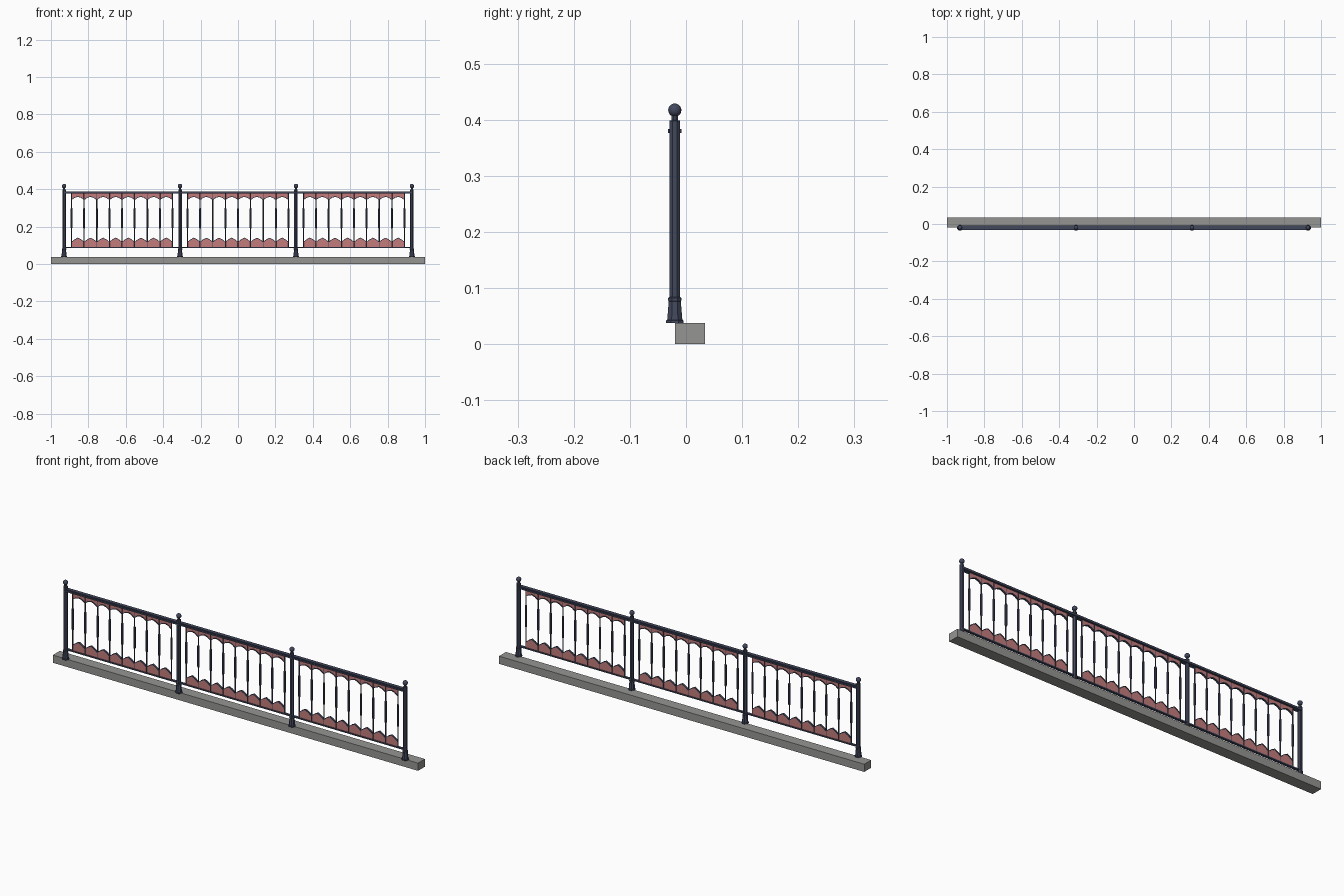
import bpy, bmesh, math

if "Cube" in bpy.data.objects:
    bpy.data.objects.remove(bpy.data.objects["Cube"])

YC = -0.02                      # fence line, offset from curb centre
POSTS = [-0.93, -0.31, 0.31, 0.93]
CELL = 0.0675
CELLS = 8


def material(name, color):
    m = bpy.data.materials.new(name)
    m.diffuse_color = color
    m.use_nodes = True
    m.node_tree.nodes["Principled BSDF"].inputs["Base Color"].default_value = m.diffuse_color
    return m


IRON = material("dark_iron", (0.055, 0.065, 0.11, 1))
RED = material("red_panel", (0.55, 0.2, 0.2, 1))


def finish(name, bm, mat=None):
    bmesh.ops.recalc_face_normals(bm, faces=bm.faces)
    me = bpy.data.meshes.new(name)
    bm.to_mesh(me)
    bm.free()
    ob = bpy.data.objects.new(name, me)
    bpy.context.collection.objects.link(ob)
    if mat:
        me.materials.append(mat)
    return ob


def prism(bm, pts, depth, y=YC):
    """Extrude an x-z outline symmetrically along y."""
    a = [bm.verts.new((x, y - depth / 2, z)) for x, z in pts]
    b = [bm.verts.new((x, y + depth / 2, z)) for x, z in pts]
    bm.faces.new(a)
    bm.faces.new(b[::-1])
    for i in range(len(pts)):
        j = (i + 1) % len(pts)
        bm.faces.new((a[i], b[i], b[j], a[j]))


def box(bm, x0, x1, z0, z1, depth, y=YC):
    prism(bm, [(x0, z0), (x1, z0), (x1, z1), (x0, z1)], depth, y)


def lathe(bm, profile, x, sides=8):
    """Turned solid; radii are measured across the flats."""
    rings = []
    k = 1 / math.cos(math.pi / sides)
    for r, z in profile:
        rings.append([bm.verts.new((x + r * k * math.cos((i + 0.5) * math.tau / sides),
                                    YC + r * k * math.sin((i + 0.5) * math.tau / sides), z))
                      for i in range(sides)])
    for lo, hi in zip(rings, rings[1:]):
        for i in range(sides):
            j = (i + 1) % sides
            bm.faces.new((lo[i], lo[j], hi[j], hi[i]))
    bm.faces.new(rings[0][::-1])
    bm.faces.new(rings[-1])


# Curb
bm = bmesh.new()
box(bm, -1, 1, 0, 0.038, 0.054, 0.007)
finish("curb", bm, material("stone", (0.3, 0.3, 0.29, 1)))

# Posts with flared feet and ball finials
POST = [(0.0155, 0.038), (0.0155, 0.042), (0.0135, 0.043), (0.0108, 0.076),
        (0.012, 0.078), (0.012, 0.082), (0.0093, 0.084), (0.0093, 0.398),
        (0.0058, 0.399), (0.0058, 0.41)]
for n, px in enumerate(POSTS):
    bm = bmesh.new()
    lathe(bm, POST, px)
    finish(f"post_{n}", bm, IRON)
    bm = bmesh.new()
    bmesh.ops.create_uvsphere(bm, u_segments=16, v_segments=10, radius=0.0118)
    bmesh.ops.translate(bm, verts=bm.verts, vec=(px, YC, 0.417))
    for f in bm.faces:
        f.smooth = True
    finish(f"finial_{n}", bm, IRON)

# Rails: the top one has bevelled shoulders
bm = bmesh.new()
box(bm, POSTS[0], POSTS[-1], 0.376, 0.383, 0.024)
box(bm, POSTS[0], POSTS[-1], 0.383, 0.388, 0.018)
finish("top_rail", bm, IRON)
bm = bmesh.new()
box(bm, POSTS[0], POSTS[-1], 0.085, 0.091, 0.012)
finish("bottom_rail", bm, IRON)

# Outline of the decorative plates within one cell: (fraction, height)
LOWER = [(0, 0.115), (0.25, 0.128), (0.5, 0.137), (0.75, 0.128), (1, 0.115)]
UPPER = [(0, 0.346), (0.25, 0.358), (0.5, 0.363), (0.75, 0.358), (1, 0.346)]
TRIM = 0.004

for n, (pa, pb) in enumerate(zip(POSTS, POSTS[1:])):
    start = (pa + pb) / 2 - CELL * CELLS / 2
    bars, plates, trims = bmesh.new(), bmesh.new(), bmesh.new()
    # Balusters with a thicker middle sleeve
    for i in range(CELLS + 1):
        bx = start + i * CELL
        lathe(bars, [(0.003, 0.088), (0.003, 0.19), (0.0052, 0.194),
                     (0.0052, 0.296), (0.003, 0.30), (0.003, 0.38)], bx)
    # Red plates and their dark edging
    for i in range(CELLS):
        bx = start + i * CELL
        for curve, base, d in ((LOWER, 0.088, TRIM), (UPPER, 0.38, -TRIM)):
            edge = [(bx + f * CELL, z) for f, z in curve]
            prism(plates, [(bx, base)] + edge + [(bx + CELL, base)], 0.004)
            prism(trims, edge + [(x, z + d) for x, z in edge[::-1]], 0.009)
    finish(f"balusters_{n}", bars, IRON)
    finish(f"red_plates_{n}", plates, RED)
    finish(f"plate_edging_{n}", trims, IRON)
